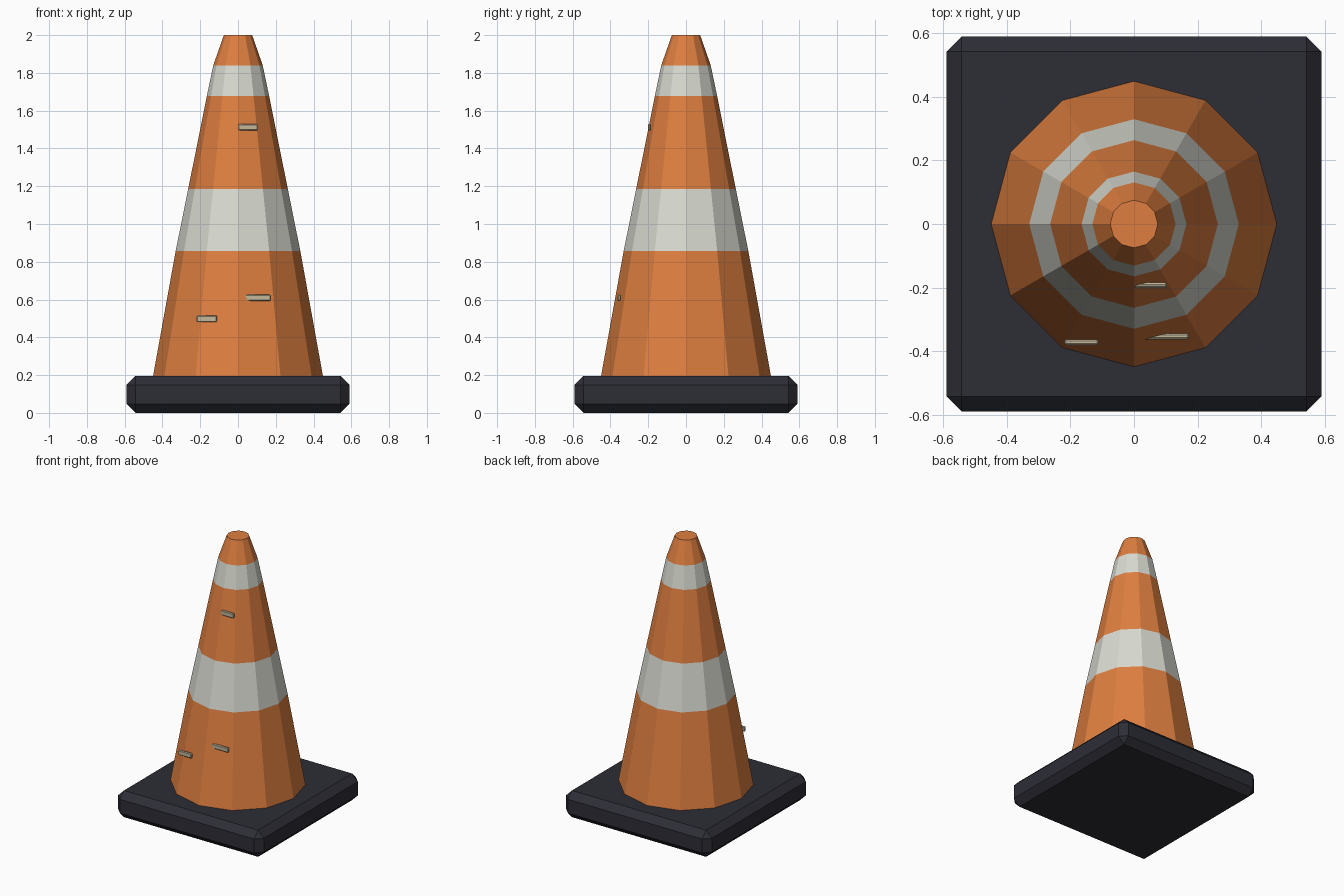
import bpy
import bmesh
from math import cos, sin, tau

if "Cube" in bpy.data.objects:
    bpy.data.objects.remove(bpy.data.objects["Cube"], do_unlink=True)


def make_material(name, colour):
    mat = bpy.data.materials.new(name)
    mat.use_nodes = True
    mat.diffuse_color = (*colour, 1)
    mat.node_tree.nodes["Principled BSDF"].inputs["Base Color"].default_value = (*colour, 1)
    return mat


orange = make_material("orange", (0.73, 0.21, 0.05))
white = make_material("off white", (0.69, 0.70, 0.63))
charcoal = make_material("charcoal", (0.026, 0.027, 0.037))
beige = make_material("beige", (0.56, 0.48, 0.33))


def add_object(name, bm, materials):
    bmesh.ops.recalc_face_normals(bm, faces=bm.faces)
    mesh = bpy.data.meshes.new(name)
    bm.to_mesh(mesh)
    bm.free()
    for mat in materials:
        mesh.materials.append(mat)
    obj = bpy.data.objects.new(name, mesh)
    bpy.context.collection.objects.link(obj)
    return obj


def chamfered_box(name, centre, size, chamfer, mat):
    bm = bmesh.new()
    bmesh.ops.create_cube(bm, size=1)
    bmesh.ops.scale(bm, vec=size, verts=bm.verts)
    bmesh.ops.translate(bm, vec=centre, verts=bm.verts)
    bmesh.ops.bevel(bm, geom=bm.edges[:], offset=chamfer, segments=1, affect='EDGES')
    return add_object(name, bm, [mat])


# Square rubber foot
chamfered_box("base", (0, 0, 0.0975), (1.18, 1.18, 0.195), 0.047, charcoal)

# Twelve-sided cone, alternating orange and white bands
SIDES = 12
profile = [(0.45, 0.193), (0.33, 0.857), (0.264, 1.184),
           (0.165, 1.677), (0.131, 1.84), (0.075, 2.0)]
bm = bmesh.new()
rings = [[bm.verts.new((r * cos(tau * i / SIDES), r * sin(tau * i / SIDES), z))
          for i in range(SIDES)] for r, z in profile]
for band, (low, high) in enumerate(zip(rings, rings[1:])):
    for i in range(SIDES):
        j = (i + 1) % SIDES
        face = bm.faces.new((low[i], low[j], high[j], high[i]))
        face.material_index = band % 2
bm.faces.new(rings[0])
bm.faces.new(rings[-1])
add_object("cone", bm, [orange, white])

# Small raised scuff marks on the front
scuffs = [("upper_scuff", (0.052, -0.193, 1.512), (0.105, 0.016, 0.036)),
          ("middle_scuff", (0.095, -0.354, 0.609), (0.157, 0.018, 0.034)),
          ("lower_scuff", (-0.165, -0.372, 0.498), (0.107, 0.018, 0.036))]
for name, centre, size in scuffs:
    chamfered_box(name, centre, size, 0.005, beige)
